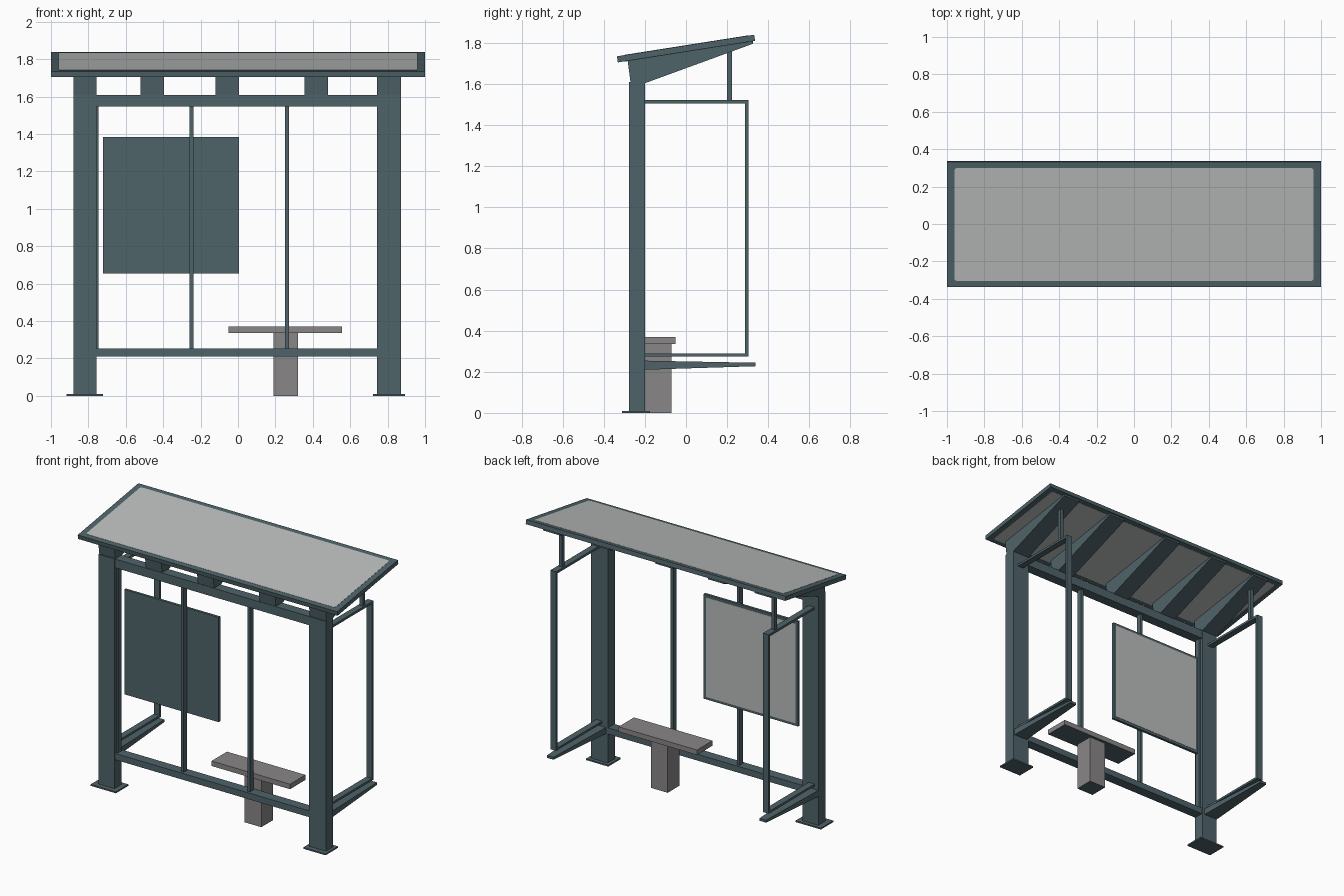
import bpy, bmesh, math
from mathutils import Vector

if "Cube" in bpy.data.objects:
    bpy.data.objects.remove(bpy.data.objects["Cube"])


def material(name, rgb):
    m = bpy.data.materials.new(name)
    m.diffuse_color = (*rgb, 1)
    m.use_nodes = True
    m.node_tree.nodes["Principled BSDF"].inputs["Base Color"].default_value = m.diffuse_color
    return m


SLATE = material("slate_blue_metal", (0.078, 0.125, 0.143))
PALE = material("pale_grey_panel", (0.49, 0.51, 0.505))
GREY = material("warm_grey_bench", (0.25, 0.24, 0.245))


def finish(name, bm, mat):
    bmesh.ops.recalc_face_normals(bm, faces=bm.faces)
    me = bpy.data.meshes.new(name)
    bm.to_mesh(me)
    bm.free()
    me.materials.append(mat)
    ob = bpy.data.objects.new(name, me)
    bpy.context.collection.objects.link(ob)
    return ob


def loft(name, a, b, mat):
    """Solid between two matching outlines."""
    bm = bmesh.new()
    va = [bm.verts.new(p) for p in a]
    vb = [bm.verts.new(p) for p in b]
    bm.faces.new(va)
    bm.faces.new(vb)
    n = len(a)
    for i in range(n):
        j = (i + 1) % n
        bm.faces.new((va[i], va[j], vb[j], vb[i]))
    return finish(name, bm, mat)


def box(name, x, y, z, mat=SLATE):
    def ring(zz):
        return [(x[0], y[0], zz), (x[1], y[0], zz), (x[1], y[1], zz), (x[0], y[1], zz)]
    return loft(name, ring(z[0]), ring(z[1]), mat)


POST_X = {"left": (-0.88, -0.757), "right": (0.743, 0.872)}
PLATE_X = {"left": (-0.917, -0.722), "right": (0.722, 0.893)}

# Both ends: post, foot plate, tapered arm, open side frame and roof strut
for side, (x0, x1) in POST_X.items():
    cx = (x0 + x1) / 2 - (0.01 if side == "left" else -0.002)
    hw = 0.022
    box(side + "_post", (x0, x1), (-0.278, -0.2), (0, 1.61))
    box(side + "_foot_plate", PLATE_X[side], (-0.312, -0.175), (0, 0.01))

    def arm_ring(w, y, za, zb):
        return [(cx - w, y, za), (cx + w, y, za), (cx + w, y, zb), (cx - w, y, zb)]
    loft(side + "_lower_arm", arm_ring(0.052, -0.2, 0.21, 0.254),
         arm_ring(0.025, 0.338, 0.227, 0.244), SLATE)
    fx = (cx - hw, cx + hw)
    box(side + "_frame_top_rail", fx, (-0.2, 0.304), (1.506, 1.522))
    box(side + "_frame_bottom_rail", fx, (-0.2, 0.304), (0.275, 0.29))
    box(side + "_frame_upright", fx, (0.288, 0.304), (0.29, 1.506))
    box(side + "_roof_strut", (cx - 0.012, cx + 0.012), (0.2, 0.224), (1.522, 1.77))

# Rails and thin wall uprights
box("upper_rail", (-0.757, 0.743), (-0.273, -0.203), (1.547, 1.608))
box("lower_rail", (-0.757, 0.743), (-0.273, -0.203), (0.21, 0.254))
for i, x in enumerate((-0.755, -0.249, 0.262, 0.756)):
    box("wall_upright_%d" % (i + 1), (x - 0.01, x + 0.01), (-0.256, -0.22), (0.254, 1.547))

# Wedge-shaped rafters
PROFILE = [(-0.27, 1.608), (-0.2, 1.604), (0.326, 1.796), (0.326, 1.811), (-0.284, 1.716)]
for i, (x0, x1) in enumerate((POST_X["left"], (-0.521, -0.396), (-0.12, 0.005),
                              (0.356, 0.481), POST_X["right"])):
    loft("rafter_%d" % (i + 1), [(x0, y, z) for y, z in PROFILE],
         [(x1, y, z) for y, z in PROFILE], SLATE)

# Tilted roof: local plane coordinates (u along x, v up the slope, w through)
TILT = math.atan2(0.105, 0.667)
MID = Vector((0, 0, 1.7725))


def roof_point(u, v, w):
    c, s = math.cos(TILT), math.sin(TILT)
    return MID + Vector((u, v * c - w * s, v * s + w * c))


def outline(hx, hy, r, w):
    pts = []
    for k, (sx, sy) in enumerate(((1, 1), (-1, 1), (-1, -1), (1, -1))):
        for a in ((0, 30, 60, 90) if r else (0,)):
            t = math.radians(a + 90 * k)
            pts.append(roof_point(sx * (hx - r) + r * math.cos(t) if r else sx * hx,
                                  sy * (hy - r) + r * math.sin(t) if r else sy * hy, w))
    return pts


loft("roof_frame", outline(1, 0.338, 0, -0.015), outline(1, 0.338, 0, 0.015), SLATE)
loft("roof_panel", outline(0.96, 0.306, 0.015, -0.0165),
     outline(0.96, 0.306, 0.015, 0.0165), PALE)

# Display board with a pale sheet on its rear face
box("display_board", (-0.722, 0.005), (-0.22, -0.202), (0.655, 1.385))
box("display_sheet", (-0.704, -0.013), (-0.203, -0.2), (0.673, 1.367), PALE)

# Bench, with dark undersides
bench = [box("bench_seat", (-0.05, 0.555), (-0.22, -0.05), (0.335, 0.37), GREY),
         box("bench_leg", (0.19, 0.32), (-0.2, -0.07), (0, 0.335), GREY)]
for ob in bench:
    ob.data.materials.append(SLATE)
    for p in ob.data.polygons:
        p.material_index = 1 if p.normal.z < -0.5 else 0
